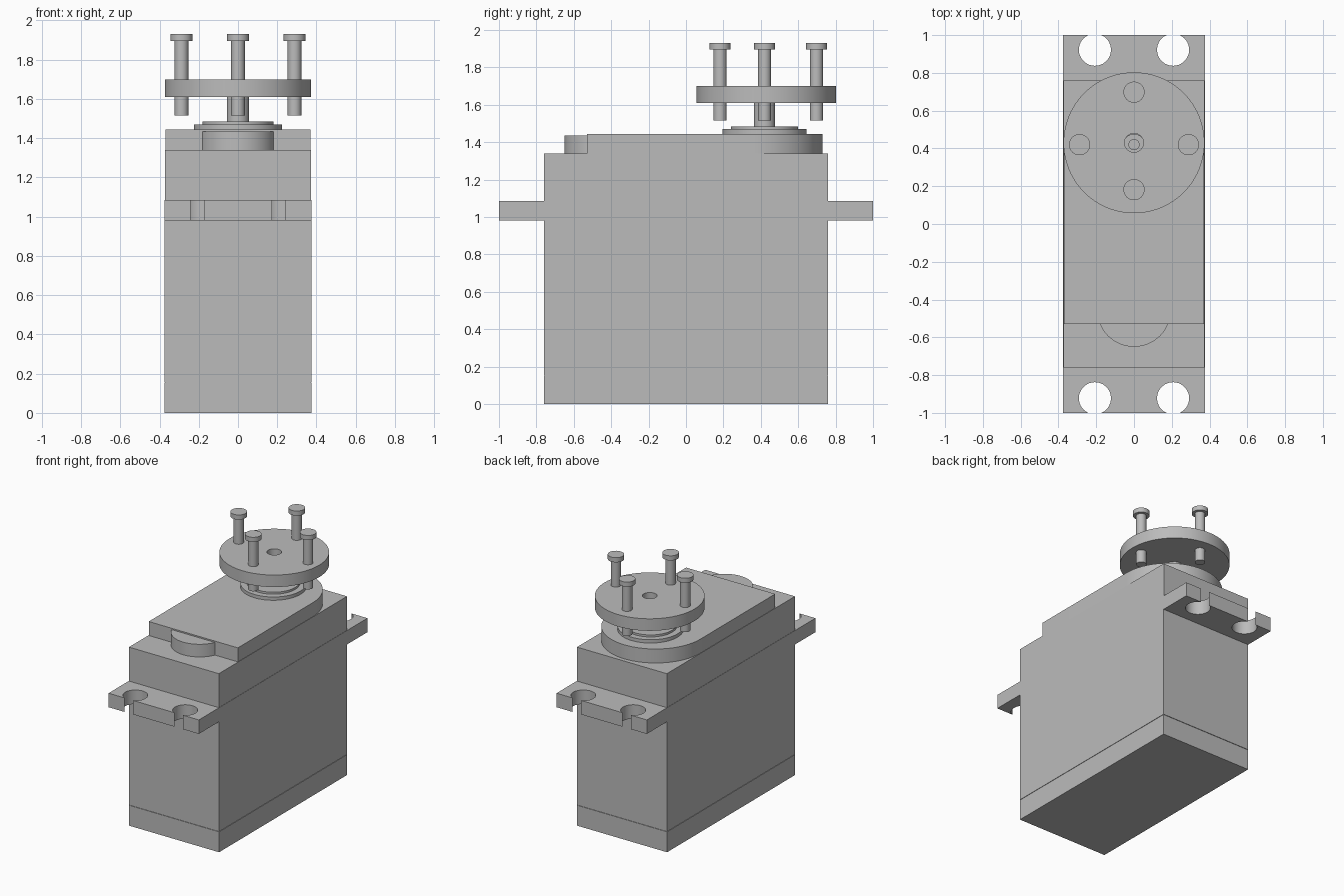
import bpy, bmesh, math

cube = bpy.data.objects.get("Cube")
if cube:
    bpy.data.objects.remove(cube, do_unlink=True)

# One grey plastic colour
grey = bpy.data.materials.new("plain_grey")
grey.use_nodes = True
grey.diffuse_color = (0.5, 0.5, 0.5, 1)
grey.node_tree.nodes["Principled BSDF"].inputs["Base Color"].default_value = (0.5, 0.5, 0.5, 1)


def finish(name, bm, smooth):
    bmesh.ops.remove_doubles(bm, verts=bm.verts, dist=1e-5)
    bmesh.ops.recalc_face_normals(bm, faces=bm.faces)
    mesh = bpy.data.meshes.new(name)
    bm.to_mesh(mesh)
    bm.free()
    mesh.materials.append(grey)
    obj = bpy.data.objects.new(name, mesh)
    bpy.context.collection.objects.link(obj)
    if smooth:
        bpy.ops.object.select_all(action='DESELECT')
        obj.select_set(True)
        bpy.context.view_layer.objects.active = obj
        bpy.ops.object.shade_smooth_by_angle(angle=math.radians(30))
    return obj


def extrude(name, outline, z0, z1, smooth=False):
    """Raise a flat outline from z0 to z1."""
    bm = bmesh.new()
    base = bm.faces.new([bm.verts.new((x, y, z0)) for x, y in outline])
    top = bmesh.ops.extrude_face_region(bm, geom=[base], use_keep_orig=True)
    moved = [g for g in top["geom"] if isinstance(g, bmesh.types.BMVert)]
    bmesh.ops.translate(bm, verts=moved, vec=(0, 0, z1 - z0))
    return finish(name, bm, smooth)


def rect(x, y0, y1):
    return [(-x, y0), (x, y0), (x, y1), (-x, y1)]


def arc(cx, cy, r, start, end, steps=32):
    angles = [math.radians(start + (end - start) * i / steps) for i in range(steps + 1)]
    return [(cx + r * math.cos(a), cy + r * math.sin(a)) for a in angles]


def lathe(name, profile, x, y, steps=64):
    """Spin a (radius, height) profile round a vertical axis."""
    bm = bmesh.new()
    verts = [bm.verts.new((x + r, y, z)) for r, z in profile]
    edges = [bm.edges.new(pair) for pair in zip(verts, verts[1:])]
    bmesh.ops.spin(bm, geom=verts + edges, cent=(x, y, 0), axis=(0, 0, 1),
                   angle=math.tau, steps=steps)
    return finish(name, bm, True)


W, L = 0.375, 0.76      # half width and half length of the case
AXIS = 0.42             # y of the output shaft

# Case in three stacked sections
extrude("case_bottom", rect(W, -L, L), 0, 0.153)
extrude("case_seam", rect(W - 0.004, -L + 0.004, L - 0.004), 0.15, 0.16)
extrude("case_middle", rect(W, -L, L), 0.156, 1.085)
extrude("case_top", rect(W - 0.002, -L, L), 1.085, 1.34)

# Mounting flanges with round holes that break through the outer edge
for name, s in (("front_flange", -1), ("back_flange", 1)):
    outline = [(-W, L), (W, L), (W, 1)]
    for x in (0.207, -0.207):
        outline += arc(x, 0.9225, 0.085, 65.7, -245.7)
    outline.append((-W, 1))
    extrude(name, [(x, s * y) for x, y in outline], 0.98, 1.085, True)

# Raised gear cover with a rounded back end, and the bump at its front
cover = [(-0.37, -0.53), (0.37, -0.53)] + arc(0, 0.36, 0.37, 0, 180)
extrude("gear_cover", cover, 1.34, 1.445, True)
lathe("cover_bump", [(0, 1.34), (0.195, 1.34), (0.195, 1.435), (0, 1.435)], 0, -0.455)

# Stepped bearing collar and hollow output shaft
lathe("bearing_collar", [(0, 1.44), (0.225, 1.44), (0.225, 1.47), (0.18, 1.47),
                         (0.18, 1.485), (0, 1.485)], 0, AXIS)
lathe("output_shaft", [(0, 1.48), (0.057, 1.48), (0.057, 1.612), (0.027, 1.612),
                       (0.027, 1.52), (0, 1.52)], 0, AXIS, 32)

# Round horn with a centre hole
lathe("horn_disc", [(0.05, 1.61), (0.373, 1.61), (0.373, 1.70), (0.05, 1.70),
                    (0.05, 1.61)], 0, 0.43, 96)

# Four horn screws
screw = [(0, 1.515), (0.035, 1.515), (0.035, 1.895), (0.056, 1.895),
         (0.056, 1.93), (0, 1.93)]
for name, x, y in (("left_screw", 0.288, AXIS), ("right_screw", -0.288, AXIS),
                   ("front_screw", 0, 0.182), ("back_screw", 0, 0.698)):
    lathe(name, screw, x, y, 32)
